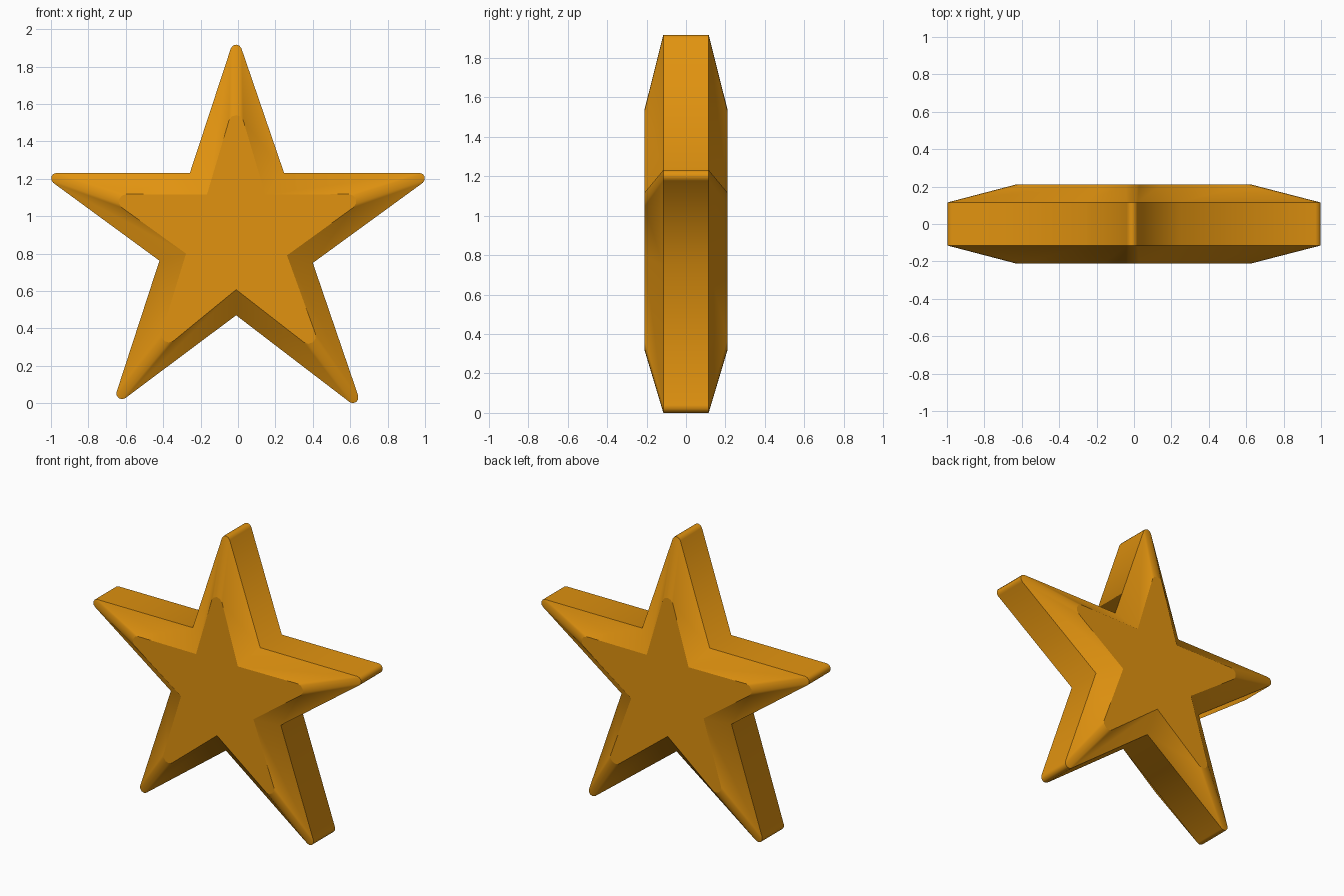
import bpy
import bmesh
from math import radians, cos, sin
from mathutils import Vector

cube = bpy.data.objects.get("Cube")
if cube:
    bpy.data.objects.remove(cube)

# Directions of the five arms, clockwise from the top
ARMS = [90, 18, -54, -126, 162]
ARC_STEPS = 4


def star_outline(tips, notches, radius):
    """Star profile in x, z: a rounded tip, then a sharp notch, for each arm."""
    points = []
    for angle, tip, notch in zip(ARMS, tips, notches):
        a = radians(angle)
        centre = Vector(tip) - radius * Vector((cos(a), sin(a)))
        for i in range(ARC_STEPS + 1):
            t = a + radians(72 - 144 * i / ARC_STEPS)
            points.append(centre + radius * Vector((cos(t), sin(t))))
        points.append(Vector(notch))
    return points


# Outer rim and the smaller raised face
rim = star_outline(
    [(-0.01, 1.917), (0.998, 1.211), (0.632, 0.006), (-0.638, 0.027), (-0.998, 1.211)],
    [(0.246, 1.232), (0.40, 0.75), (-0.01, 0.47), (-0.42, 0.762), (-0.257, 1.232)],
    0.03)
face = star_outline(
    [(-0.01, 1.54), (0.63, 1.09), (0.40, 0.325), (-0.393, 0.332), (-0.635, 1.09)],
    [(0.146, 1.115), (0.262, 0.79), (-0.01, 0.607), (-0.278, 0.80), (-0.166, 1.115)],
    0.04)

# Stack the profiles from front to back and join them
bm = bmesh.new()
rings = [[bm.verts.new((p.x, y, p.y)) for p in outline]
         for outline, y in ((face, -0.21), (rim, -0.115), (rim, 0.115), (face, 0.21))]
count = len(rim)
for near, far in zip(rings, rings[1:]):
    for i in range(count):
        j = (i + 1) % count
        bm.faces.new((near[i], near[j], far[j], far[i]))
bm.faces.new(rings[0])
bm.faces.new(rings[-1])
bmesh.ops.recalc_face_normals(bm, faces=bm.faces)

# Smooth around the outline, crisp along each ring
for f in bm.faces:
    f.smooth = True
for ring in rings:
    for i in range(count):
        bm.edges.get((ring[i], ring[(i + 1) % count])).smooth = False

mesh = bpy.data.meshes.new("star")
bm.to_mesh(mesh)
bm.free()
star = bpy.data.objects.new("star", mesh)
bpy.context.collection.objects.link(star)

# Golden orange
gold = bpy.data.materials.new("golden_orange")
gold.use_nodes = True
colour = (0.75, 0.29, 0.005, 1.0)
gold.diffuse_color = colour
gold.node_tree.nodes["Principled BSDF"].inputs["Base Color"].default_value = colour
mesh.materials.append(gold)
